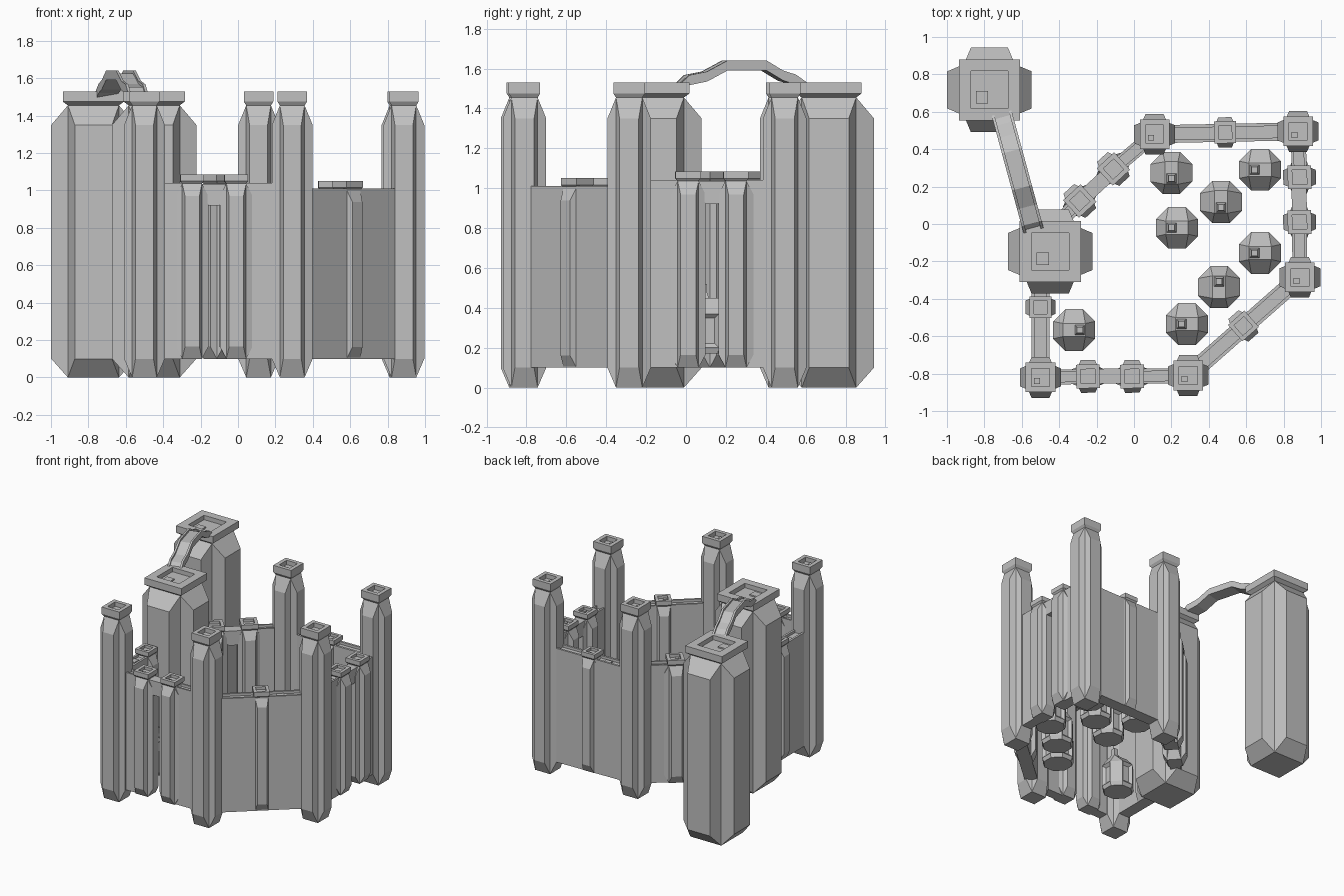
import bpy, bmesh, math
from mathutils import Vector, Matrix

if "Cube" in bpy.data.objects:
    bpy.data.objects.remove(bpy.data.objects["Cube"])

stone = bpy.data.materials.new("grey stone")
stone.diffuse_color = (0.53, 0.53, 0.53, 1)
stone.use_nodes = True
stone.node_tree.nodes["Principled BSDF"].inputs["Base Color"].default_value = stone.diffuse_color


def finish(name, bm, loc=(0, 0, 0), rot=0.0):
    bmesh.ops.recalc_face_normals(bm, faces=bm.faces)
    me = bpy.data.meshes.new(name)
    bm.to_mesh(me)
    bm.free()
    me.materials.append(stone)
    ob = bpy.data.objects.new(name, me)
    ob.location = loc
    ob.rotation_euler.z = rot
    bpy.context.collection.objects.link(ob)
    return ob


def add_box(bm, lo, hi):
    c = [(a + b) / 2 for a, b in zip(lo, hi)]
    d = [b - a for a, b in zip(lo, hi)]
    m = Matrix.Translation(c) @ Matrix.Diagonal((*d, 1))
    bmesh.ops.create_cube(bm, size=1, matrix=m)


def square(bm, r, z):
    return [bm.verts.new((r * sx, r * sy, z)) for sx, sy in ((-1, -1), (1, -1), (1, 1), (-1, 1))]


def bridge(bm, a, b):
    n = len(a)
    for i in range(n):
        j = (i + 1) % n
        bm.faces.new((a[i], a[j], b[j], b[i]))


def tower(name, x, y, s=1.0, z0=0.0, top=1.53, rot=0.0):
    """Square shaft with a chamfered slab on each side and a hollow cap."""
    bm = bmesh.new()
    k = (top - z0) / 1.53
    Z = lambda z: z0 + z * k
    core, out, face, cap = 0.066 * s, 0.109 * s, 0.048 * s, 0.079 * s
    lo, hi = square(bm, core, Z(0)), square(bm, core, Z(1.455))
    bm.faces.new(lo)
    for i in range(4):
        j = (i + 1) % 4
        m = Matrix.Rotation(i * math.pi / 2, 3, 'Z')
        p = [bm.verts.new(m @ Vector(v)) for v in (
            (-face, -out, Z(0.1)), (face, -out, Z(0.1)),
            (face, -out, Z(1.35)), (-face, -out, Z(1.35)))]
        bm.faces.new(p)
        bridge(bm, [lo[i], lo[j], hi[j], hi[i]], p)
    # cap with sunken floor
    prev = hi
    for r, z in ((cap, 1.475), (cap, 1.53), (cap * 0.61, 1.53), (cap * 0.61, 1.495)):
        ring = square(bm, r, Z(z))
        bridge(bm, prev, ring)
        prev = ring
    bm.faces.new(prev)
    # hatch on the floor
    o, h = -0.24 * cap, 0.2 * cap
    add_box(bm, (o - h, o - h, Z(1.49)), (o + h, o + h, Z(1.505)))
    return finish(name, bm, (x, y, 0), rot)


def extrude_profile(name, profile, a, b):
    """Sweep an (offset, z) profile from point a to point b."""
    bm = bmesh.new()
    a, b = Vector(a), Vector(b)
    d = (b - a).normalized()
    n = Vector((-d.y, d.x))
    ends = [[bm.verts.new((*(p + n * o), z)) for o, z in profile] for p in (a, b)]
    bridge(bm, *ends)
    bm.faces.new(ends[0])
    bm.faces.new(ends[1])
    return finish(name, bm)


def wall(name, a, b, w, top, bottom=0.1):
    i = w * 0.65
    extrude_profile(name, [(-w, bottom), (w, bottom), (w, top), (i, top), (i, top - 0.02),
                           (-i, top - 0.02), (-i, top), (-w, top)], a, b)


# big keeps and corner towers
KEEP = 2.07
tower("outer_keep", -0.773, 0.717, KEEP)
tower("inner_keep", -0.448, -0.147, KEEP)
corners = {"southwest": (-0.5, -0.82), "south": (0.29, -0.81), "east": (0.887, -0.285),
           "northeast": (0.877, 0.495), "north": (0.11, 0.48)}
for n, (x, y) in corners.items():
    tower(n + "_tower", x, y)


def plain_wall(name, a, b, pillar, hatch):
    ang = math.atan2(b[1] - a[1], b[0] - a[0])
    wall(name + "_wall", a, b, 0.048, 1.01)
    tower(name + "_pillar", *pillar, 0.74, 0.1, 1.05, ang)
    bm = bmesh.new()
    add_box(bm, (-0.028, -0.024, 0.985), (0.028, 0.024, 0.998))
    finish(name + "_wall_hatch", bm, (*hatch, 0), ang)


def gate_wall(name, a, b, p, q):
    ang = math.atan2(b[1] - a[1], b[0] - a[0])
    wall(name + "_wall_a", a, p, 0.04, 1.04)
    wall(name + "_wall_b", q, b, 0.04, 1.04)
    for i, c in enumerate((p, q)):
        tower(f"{name}_gate_pillar_{i}", *c, 0.8, 0.1, 1.085, ang)
    # arch beam across the opening
    bm = bmesh.new()
    P, Q = Vector(p), Vector(q)
    L = (Q - P).length
    pts = [(0, 0.95), (0.3, 0.95), (0.38, 0.92), (0.62, 0.92), (0.7, 0.95), (1, 0.95), (1, 1.035), (0, 1.035)]
    sides = [[bm.verts.new((t * L, s * 0.04, z)) for t, z in pts] for s in (-1, 1)]
    bridge(bm, *sides)
    for f in sides:
        bm.faces.new(f)
    finish(name + "_gate_arch", bm, (*p, 0), ang)


# curtain walls
C = corners
plain_wall("west", C["southwest"], (-0.5, -0.3), (-0.5, -0.445), (-0.515, -0.58))
plain_wall("southeast", C["south"], C["east"], (0.585, -0.545), (0.695, -0.455))
plain_wall("north", C["northeast"], C["north"], (0.487, 0.49), (0.35, 0.49))
gate_wall("south", C["southwest"], C["south"], (-0.246, -0.815), (-0.01, -0.815))
gate_wall("east", C["east"], C["northeast"], (0.885, 0.01), (0.885, 0.25))
gate_wall("northwest", (-0.39, 0.02), C["north"], (-0.29, 0.123), (-0.11, 0.294))

# arched footbridge between the keeps
steps = [(0.0, 1.53), (0.06, 1.567), (0.2, 1.585), (0.36, 1.64), (0.67, 1.64),
         (0.8, 1.59), (0.9, 1.57), (1.0, 1.525)]
start, end = Vector((-0.537, -0.035)), Vector((-0.71, 0.6))
d = (end - start).normalized()
side = Vector((-d.y, d.x))
bm = bmesh.new()
w, rail = 0.055, 0.04
prev = None
for t, z in steps:
    p = start.lerp(end, t)
    ring = [bm.verts.new((*(p + side * o), z + dz)) for o, dz in (
        (-w, -0.05), (w, -0.05), (w, 0), (rail, 0), (rail, -0.015),
        (-rail, -0.015), (-rail, 0), (-w, 0))]
    if prev:
        bridge(bm, prev, ring)
    else:
        bm.faces.new(ring)
    prev = ring
bm.faces.new(prev)
finish("footbridge", bm)


def house(i, x, y, ang):
    """Octagonal hut, ridge along local x, chimney to the front."""
    bm = bmesh.new()
    R = 0.112 / math.cos(math.pi / 8)
    ring = [(R * math.cos(math.pi / 8 + k * math.pi / 4), R * math.sin(math.pi / 8 + k * math.pi / 4))
            for k in range(8)]
    pts = [(u * 0.9, v * 0.9, 0.17) for u, v in ring]
    pts += [(u, v, 0.2) for u, v in ring] + [(u, v, 0.37) for u, v in ring]
    pts += [(sx * 0.06, sy * 0.035, 0.45) for sx in (-1, 1) for sy in (-1, 1)]
    vs = [bm.verts.new(p) for p in pts]
    bmesh.ops.convex_hull(bm, input=vs)
    bmesh.ops.dissolve_limit(bm, angle_limit=0.02, verts=bm.verts, edges=bm.edges)
    # recessed windows on the four main sides
    bm.normal_update()
    walls = [f for f in bm.faces if abs(f.normal.z) < 0.1
             and max(abs(f.normal.x), abs(f.normal.y)) > 0.95]
    bmesh.ops.inset_individual(bm, faces=walls, thickness=0.03, depth=-0.02)
    # chimney with tapered foot
    prev = None
    for r, z in ((0.03, 0.44), (0.018, 0.475), (0.016, 0.52)):
        sq = square(bm, r, z)
        for v in sq:
            v.co.x += 0.03
        if prev:
            bridge(bm, prev, sq)
        prev = sq
    bm.faces.new(prev)
    finish(f"house_{i}", bm, (x, y, 0), ang)


E, N, W, S = 0, math.pi / 2, math.pi, -math.pi / 2
for i, h in enumerate([(0.2, 0.273, S), (0.674, 0.29, W), (0.465, 0.118, S), (0.23, -0.02, W),
                       (0.674, -0.155, W), (0.455, -0.337, N), (0.283, -0.535, W),
                       (-0.32, -0.567, E)]):
    house(i, *h)
